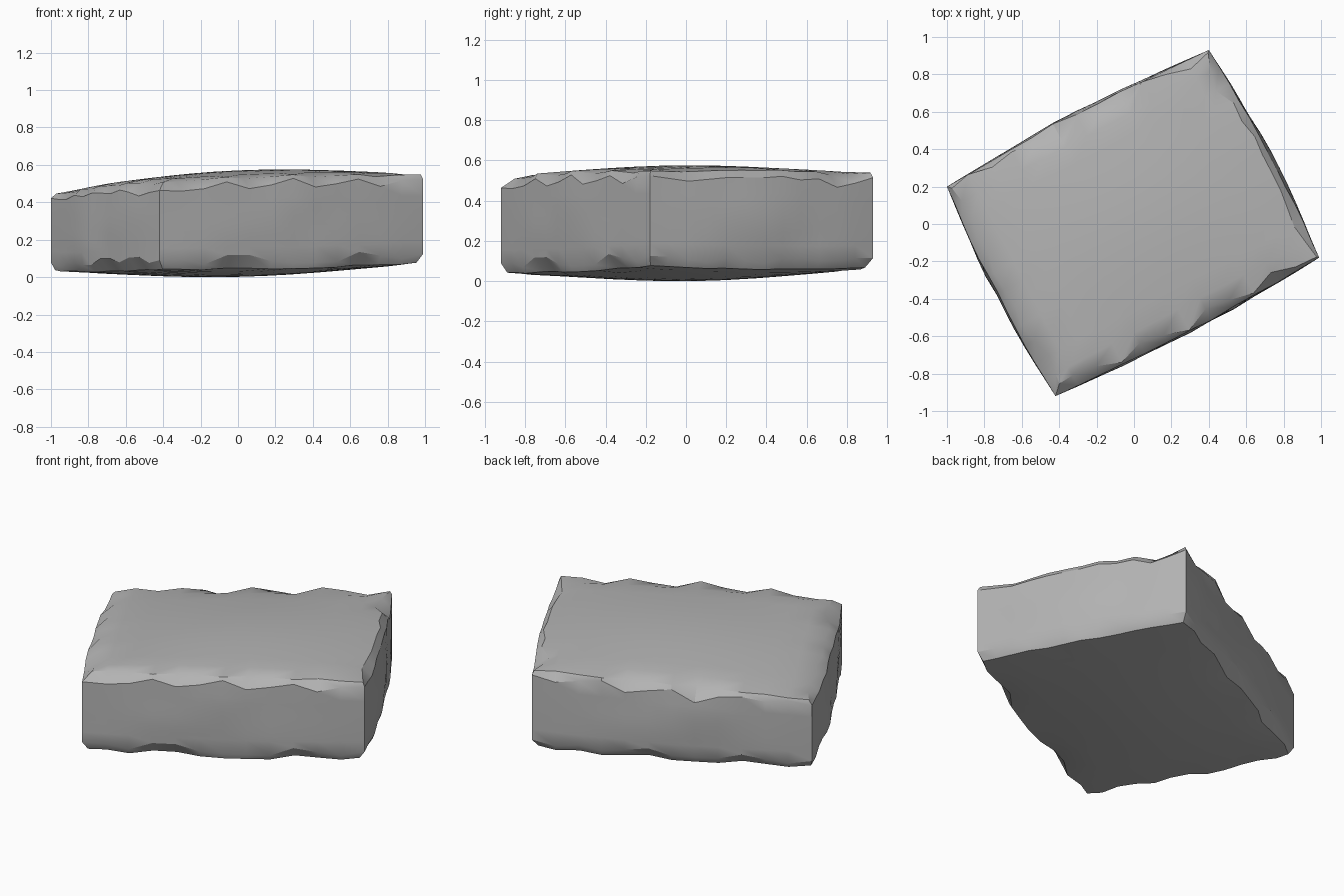
import bpy, bmesh, math, random
from mathutils import Vector, noise

random.seed(4)
if "Cube" in bpy.data.objects:
    bpy.data.objects.remove(bpy.data.objects["Cube"])

N = 12  # divisions along each side of the block

# Plan corners with their bottom and top heights
front = ((-0.42, -0.92, 0.035, 0.52), (0.99, -0.18, 0.07, 0.55))
back = ((-1.0, 0.20, 0.03, 0.45), (0.40, 0.93, 0.06, 0.54))

# Depth of the broken top edge along each side, in hundredths
CHIPS = {
    "front": [5, 6, 5, 1, 6, 4, 0, 6, 4, 1, 6, 2, 1],
    "right": [1, 3, 5, 4, 3, 3, 3, 2, 4, 3, 8, 5, 1],
    "back": [2, 0, 3, 1, 3, 9, 1, 4, 7, 0, 2, 5, 1],
    "left": [5, 6, 8, 5, 3, 5, 4, 3, 5, 3, 5, 4, 2],
}
LOWER = {side: [random.choice((1, 2, 3, 5)) for _ in range(N + 1)] for side in CHIPS}


def mix(a, b, t):
    return a + (b - a) * t


def plan(u, v):
    """Blend the four corners to give x, y, bottom and top."""
    return [mix(mix(front[0][k], front[1][k], u), mix(back[0][k], back[1][k], u), v)
            for k in range(4)]


def edge_chips(table, i, j):
    """Chip depths pushing inward along u and v at a rim point."""
    du = dv = 0.0
    if j == 0:
        dv += table["front"][i]
    if j == N:
        dv -= table["back"][i]
    if i == 0:
        du += table["left"][j]
    if i == N:
        du -= table["right"][j]
    return du / 100, dv / 100


def place(co):
    """Move a lattice point of the unit cube onto the worn block."""
    i, j, k = (round((c + 0.5) * N) for c in co)
    u, v = i / N, j / N
    x, y, low, high = plan(u, v)
    su, sv = math.sin(math.pi * u), math.sin(math.pi * v)
    dome = 0.012 * (su + sv) + 0.03 * su * sv
    low, high = low - dome * 0.9, high + dome
    axis_u = Vector((0.887, 0.462, 0))
    axis_v = Vector((-0.462, 0.887, 0))

    # Rows gather near the rims, and deeper chips reach further down
    up_u, up_v = edge_chips(CHIPS, i, j)
    lo_u, lo_v = edge_chips(LOWER, i, j)
    rows = mix(0.24, 0.76, (k - 2) / (N - 4))
    if k == 0:
        rows = 0
    elif k == 1:
        rows = 0.04 + 2.4 * max(abs(lo_u), abs(lo_v))
    elif k == N - 1:
        rows = 0.96 - 1.6 * max(abs(up_u), abs(up_v))
    elif k == N:
        rows = 1

    # Gentle swelling of the four walls
    p = Vector((x, y, mix(low, high, rows)))
    swell = 0.035 * math.sin(math.pi * mix(0.25, 0.8, rows))
    if i in (0, N):
        p += axis_u * (1 if i else -1) * swell * sv
    if j in (0, N):
        p += axis_v * (1 if j else -1) * swell * su
    if 0 < k < N and 0 < i + j < N * 2:
        rough = noise.noise(p * 4) * 0.012
        p += (axis_u * rough * sv) if i in (0, N) else (axis_v * rough * su)

    # Broken rims
    if k == N:
        p += axis_u * up_u + axis_v * up_v
        p.z -= 0.25 * max(abs(up_u), abs(up_v))
    if k == 0:
        p += axis_u * lo_u + axis_v * lo_v
        p.z += 0.2 * max(abs(lo_u), abs(lo_v))
    return p


# Stone block
bm = bmesh.new()
bmesh.ops.create_cube(bm, size=1)
bmesh.ops.subdivide_edges(bm, edges=bm.edges[:], cuts=N - 1, use_grid_fill=True)
targets = [place(vert.co) for vert in bm.verts]
for vert, target in zip(bm.verts, targets):
    vert.co = target
bottom = min(vert.co.z for vert in bm.verts)
for vert in bm.verts:
    vert.co.z -= bottom
bmesh.ops.recalc_face_normals(bm, faces=bm.faces[:])
mesh = bpy.data.meshes.new("stone_block")
bm.to_mesh(mesh)
bm.free()
block = bpy.data.objects.new("stone_block", mesh)
bpy.context.collection.objects.link(block)

# Grey stone
stone = bpy.data.materials.new("grey_stone")
stone.use_nodes = True
colour = (0.45, 0.45, 0.45, 1)
stone.diffuse_color = colour
stone.node_tree.nodes["Principled BSDF"].inputs["Base Color"].default_value = colour
mesh.materials.append(stone)

# Smooth faces with crisp broken edges
bpy.ops.object.select_all(action="DESELECT")
block.select_set(True)
bpy.context.view_layer.objects.active = block
bpy.ops.object.shade_smooth_by_angle(angle=math.radians(32))
